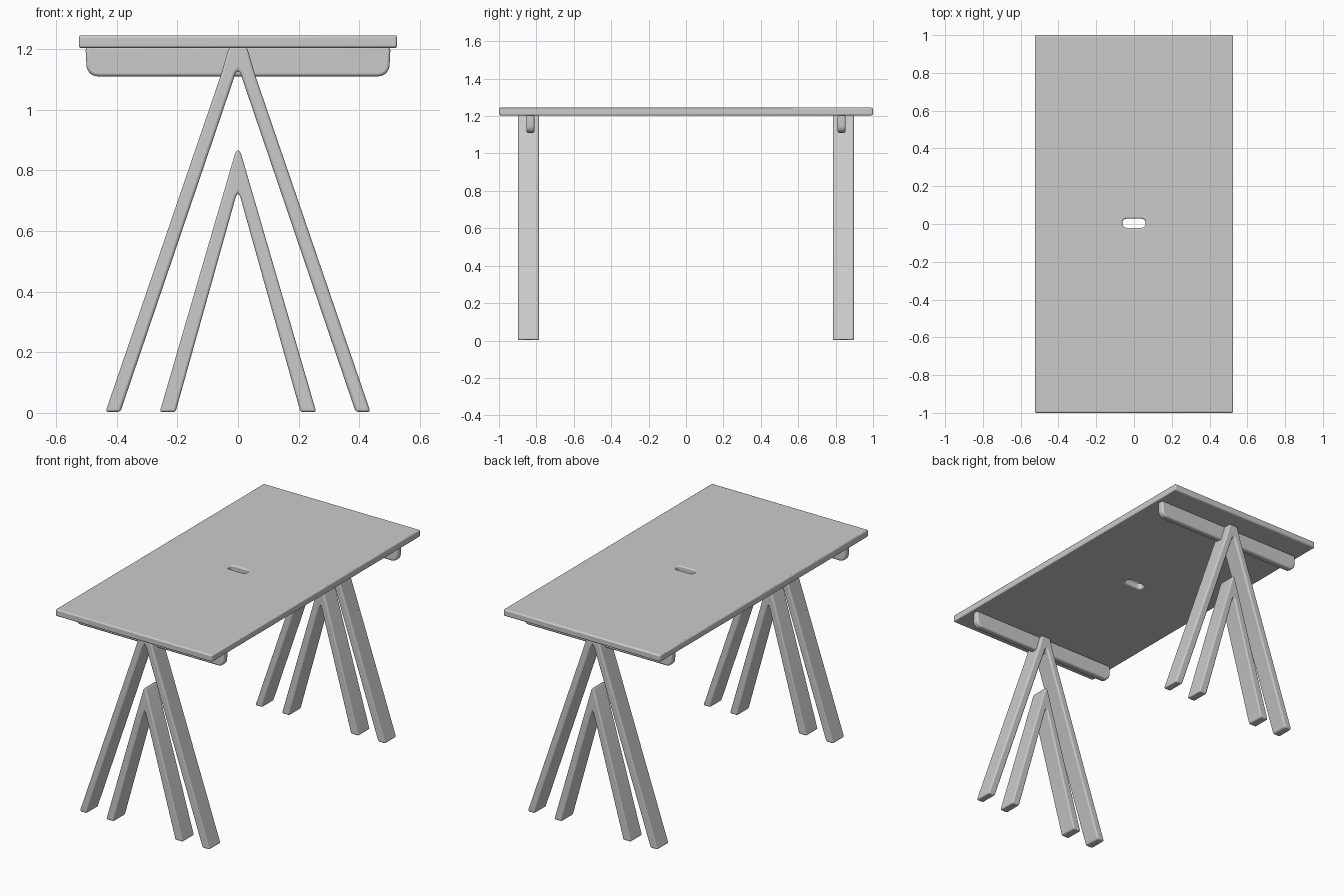
import bpy, bmesh, math

if "Cube" in bpy.data.objects:
    bpy.data.objects.remove(bpy.data.objects["Cube"])


def finish(obj, bevel):
    """Soften the edges and shade smooth."""
    mod = obj.modifiers.new("soft_edges", 'BEVEL')
    mod.width = bevel
    mod.segments = 3
    mod.limit_method = 'ANGLE'
    mod.angle_limit = math.radians(28)
    bpy.ops.object.select_all(action='DESELECT')
    obj.select_set(True)
    bpy.context.view_layer.objects.active = obj
    bpy.ops.object.shade_smooth_by_angle(angle=math.radians(35))


def prism(name, profile, to_3d, depth):
    """Extrude a closed 2D profile; to_3d maps (u, v) to the start face."""
    bm = bmesh.new()
    face = bm.faces.new([bm.verts.new(to_3d(u, v)) for u, v in profile])
    ext = bmesh.ops.extrude_face_region(bm, geom=[face])
    moved = [g for g in ext["geom"] if isinstance(g, bmesh.types.BMVert)]
    bmesh.ops.translate(bm, verts=moved, vec=depth)
    bmesh.ops.recalc_face_normals(bm, faces=bm.faces)
    mesh = bpy.data.meshes.new(name)
    bm.to_mesh(mesh)
    bm.free()
    obj = bpy.data.objects.new(name, mesh)
    bpy.context.collection.objects.link(obj)
    return obj


def arc(cx, cy, r, a0, a1, n=8):
    return [(cx + r * math.cos(math.radians(a0 + (a1 - a0) * i / n)),
             cy + r * math.sin(math.radians(a0 + (a1 - a0) * i / n)))
            for i in range(n + 1)]


def mirrored(half):
    """Complete a right-hand half profile across x = 0."""
    return half + [(-x, z) for x, z in reversed(half) if x > 1e-6]


# Tabletop with a rounded cable slot cut through it
top = prism("tabletop", [(-.525, -1), (.525, -1), (.525, 1), (-.525, 1)],
            lambda x, y: (x, y, 1.204), (0, 0, .041))
slot = []
for sx, sy, a in ((1, 1, 0), (-1, 1, 90), (-1, -1, 180), (1, -1, 270)):
    slot += arc(.041 * sx, .004 + .004 * sy, .02, a, a + 90, 6)
cutter = prism("slot_cutter", slot, lambda x, y: (x, y, 1.1), (0, 0, .3))
cutter.hide_render = True
cut = top.modifiers.new("slot", 'BOOLEAN')
cut.object = cutter
cut.operation = 'DIFFERENCE'
cut.solver = 'EXACT'
bpy.context.view_layer.objects.active = top
bpy.ops.object.modifier_apply(modifier=cut.name)
bpy.data.objects.remove(cutter)
finish(top, .008)

# Profiles of the end frames, seen from the front
outer_half = [(0, 1.130), (.008, 1.120), (.388, .003), (.437, .003),
              (.058, 1.11), (.046, 1.15), (.030, 1.206)]
inner_half = [(0, .726), (.007, .714), (.206, .003), (.258, .003),
              (.010, .855), (0, .870)]
rail_half = arc(.462, 1.148, .038, -90, 0) + [(.503, 1.206)]

# Trestle at each end: rail, outer A-frame and inner A-frame
for label, side in (("front", -1), ("back", 1)):
    for part, half, y, depth, bevel in (
            ("rail", rail_half, .832, .042, .010),
            ("outer_legs", outer_half, .842, .112, .010),
            ("inner_legs", inner_half, .842, .112, .009)):
        start = side * y - depth / 2
        obj = prism(f"{label}_{part}", mirrored(half),
                    lambda x, z: (x, start, z), (0, depth, 0))
        finish(obj, bevel)
